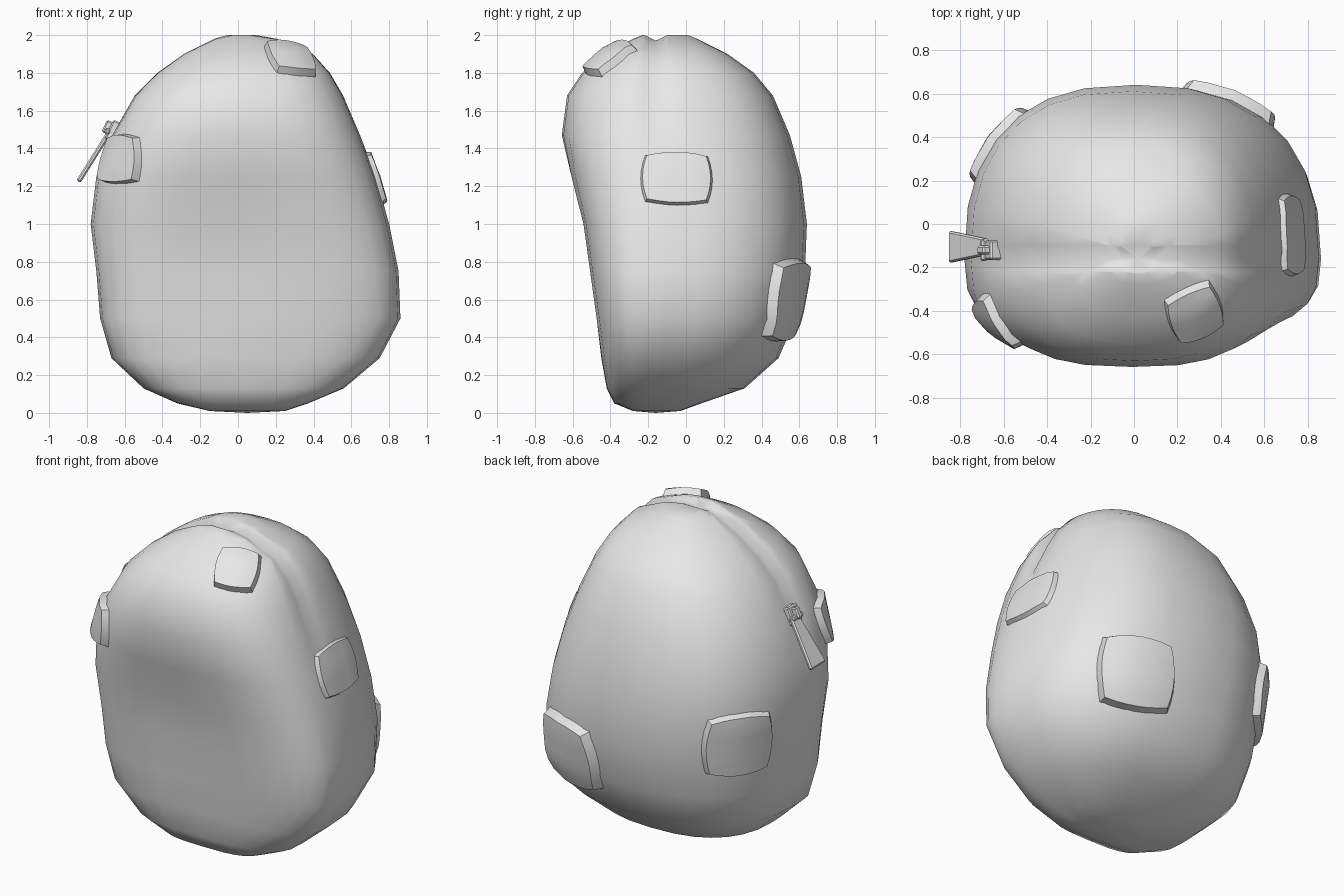
import bpy
import bmesh
import math
from mathutils import Vector, Matrix
from mathutils.bvhtree import BVHTree

cube = bpy.data.objects.get("Cube")
if cube:
    bpy.data.objects.remove(cube, do_unlink=True)

grey = bpy.data.materials.new("plain_grey")
grey.use_nodes = True
grey.diffuse_color = (0.8, 0.8, 0.8, 1)
grey.node_tree.nodes["Principled BSDF"].inputs["Base Color"].default_value = grey.diffuse_color


def finish(name, bm, angle):
    """Turn a bmesh into a named, shaded object."""
    bmesh.ops.recalc_face_normals(bm, faces=bm.faces)
    mesh = bpy.data.meshes.new(name)
    bm.to_mesh(mesh)
    bm.free()
    mesh.materials.append(grey)
    obj = bpy.data.objects.new(name, mesh)
    bpy.context.collection.objects.link(obj)
    bpy.ops.object.select_all(action='DESELECT')
    obj.select_set(True)
    bpy.context.view_layer.objects.active = obj
    bpy.ops.object.shade_smooth_by_angle(angle=math.radians(angle))
    return obj


def signed_power(value, exponent):
    return math.copysign(abs(value) ** exponent, value) if abs(value) > 1e-6 else 0.0


# Body outline: height, right edge, left edge, front edge, back edge
SEAM_Y = -0.16
COLUMNS = 28
LEVELS = [
    (0.01, -0.15, 0.25, -0.28, -0.03),
    (0.05, -0.32, 0.37, -0.38, 0.08),
    (0.13, -0.5, 0.56, -0.42, 0.31),
    (0.29, -0.67, 0.75, -0.45, 0.49),
    (0.5, -0.73, 0.86, -0.48, 0.58),
    (0.75, -0.75, 0.85, -0.52, 0.63),
    (1.0, -0.78, 0.8, -0.56, 0.64),
    (1.25, -0.75, 0.73, -0.62, 0.61),
    (1.47, -0.67, 0.65, -0.66, 0.55),
    (1.68, -0.55, 0.56, -0.63, 0.46),
    (1.8, -0.43, 0.49, -0.55, 0.36),
    (1.9, -0.29, 0.4, -0.43, 0.22),
    (1.98, -0.13, 0.21, -0.28, 0.06),
    (2.0, -0.06, 0.1, -0.23, 0.01),
]

body = bmesh.new()
rings = []
for z, x0, x1, y0, y1 in LEVELS:
    ring = []
    for i in range(COLUMNS):
        a = math.tau * i / COLUMNS
        c, s = math.cos(a), math.sin(a)
        front = s < 0
        power = 2 / (3.4 - 0.5 * z if front else 2.5)
        x = (x0 + x1) / 2 + (x1 - x0) / 2 * signed_power(c, power)
        depth = SEAM_Y - y0 if front else y1 - SEAM_Y
        y = SEAM_Y + depth * signed_power(s, power)
        # Shallow hollow in the front panel
        if front:
            y += 0.04 * abs(s) * math.exp(-((x + 0.1) / 0.35) ** 2 - ((z - 0.9) / 0.35) ** 2)
        ring.append(body.verts.new((x, y, z)))
    rings.append(ring)
for low, high in zip(rings, rings[1:]):
    for i in range(COLUMNS):
        j = (i + 1) % COLUMNS
        body.faces.new((low[i], low[j], high[j], high[i]))
for ring, z in ((rings[0], 0.0), (rings[-1], 2.0)):
    tip = body.verts.new((sum(v.co.x for v in ring) / COLUMNS, SEAM_Y, z))
    for i in range(COLUMNS):
        body.faces.new((ring[i], ring[(i + 1) % COLUMNS], tip))

# Groove over the top for the zip
GROOVE = 0.06
for side in (-GROOVE, GROOVE):
    bmesh.ops.bisect_plane(body, geom=body.verts[:] + body.edges[:] + body.faces[:], dist=1e-5,
                           plane_co=(0, SEAM_Y + side, 0), plane_no=(0, 1, 0))
bmesh.ops.recalc_face_normals(body, faces=body.faces)
body.normal_update()
shifts = []
for v in body.verts:
    fall = max(0, 1 - abs(v.co.y - SEAM_Y) / GROOVE)
    fade = min(1, max(0, (v.co.z - 1.3) / 0.3))
    shifts.append((v, v.normal * fall * fade * -0.03))
for v, shift in shifts:
    v.co += shift
bmesh.ops.triangulate(body, faces=[f for f in body.faces if len(f.verts) > 4])
surface = BVHTree.FromBMesh(body)
finish("bag_body", body, 180)


def patch(name, centre, outward, half_w, half_h, thick=0.04):
    """Rounded square pad that follows the body surface."""
    n = Vector(outward).normalized()
    u = Vector((0, 0, 1)).cross(n).normalized()
    w = n.cross(u)
    centre = Vector(centre)
    bm = bmesh.new()
    bmesh.ops.create_grid(bm, x_segments=6, y_segments=6, size=1)
    for v in bm.verts:
        x, y = v.co.x, v.co.y
        v.co = (x * (1 - 0.13 * y * y), y * (1 - 0.13 * x * x), thick)
    rim = [e for e in bm.edges if e.is_boundary]
    skirt = bmesh.ops.extrude_edge_only(bm, edges=rim)["geom"]
    for v in skirt:
        if isinstance(v, bmesh.types.BMVert):
            v.co = (v.co.x * 1.1, v.co.y * 1.1, -0.02)
    for v in bm.verts:
        flat = centre + u * v.co.x * half_w + w * v.co.y * half_h
        hit = surface.ray_cast(flat + n * 0.5, -n)[0]
        v.co = (hit or flat) + n * v.co.z
    finish(name, bm, 35)


patch("top_patch", (0.28, -0.41, 1.88), (0.2, -0.55, 0.8), 0.12, 0.13)
patch("left_patch", (0.72, -0.05, 1.24), (0.93, 0, 0.33), 0.18, 0.14, 0.025)
patch("front_right_patch", (-0.59, -0.43, 1.34), (-0.8, -0.6, 0.1), 0.14, 0.125)
patch("back_right_patch", (-0.63, 0.37, 0.85), (-0.8, 0.6, 0), 0.2, 0.19)
patch("back_left_patch", (0.44, 0.56, 0.59), (0.42, 0.9, -0.2), 0.22, 0.21, 0.05)


def block(name, centre, size, tilt, flare=1.0, bevel=0.008):
    """Tilted box whose lower end can be wider."""
    bm = bmesh.new()
    bmesh.ops.create_cube(bm, size=1)
    for v in bm.verts:
        wide = flare if v.co.z < 0 else 1
        v.co = (v.co.x * size[0], v.co.y * size[1] * wide, v.co.z * size[2])
    bmesh.ops.bevel(bm, geom=bm.edges[:], offset=bevel, segments=1, affect='EDGES')
    bm.transform(Matrix.Translation(centre) @ Matrix.Rotation(math.radians(tilt), 4, 'Y'))
    finish(name, bm, 30)


# Zip slider, its bridge and the hanging pull tab
block("zip_slider", (-0.655, -0.12, 1.49), (0.06, 0.09, 0.11), 25)
block("zip_bridge", (-0.685, -0.12, 1.51), (0.05, 0.04, 0.07), 25)
block("zip_pin", (-0.69, -0.12, 1.49), (0.03, 0.1, 0.03), 25)
block("zip_pull", (-0.76, -0.105, 1.36), (0.026, 0.075, 0.32), 32, 1.95)
